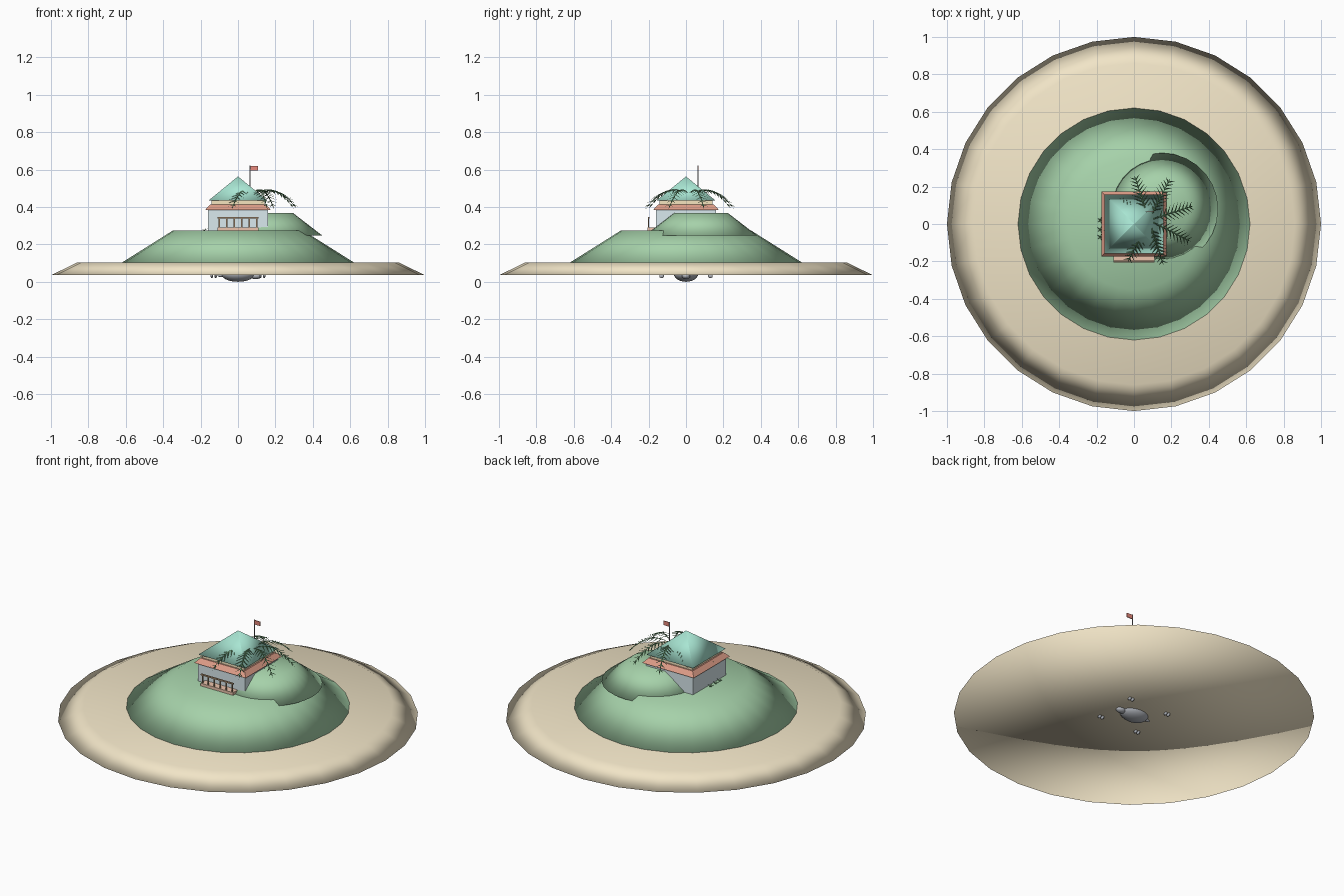
import bpy, bmesh, math
from mathutils import Vector

if "Cube" in bpy.data.objects:
    bpy.data.objects.remove(bpy.data.objects["Cube"])

mats = {}
def paint(ob, color):
    if color not in mats:
        m = bpy.data.materials.new("paint")
        m.diffuse_color = (*color, 1)
        m.use_nodes = True
        m.node_tree.nodes["Principled BSDF"].inputs["Base Color"].default_value = m.diffuse_color
        mats[color] = m
    ob.data.materials.append(mats[color])

def finish(bm, name, color=None, smooth=False):
    me = bpy.data.meshes.new(name)
    bm.to_mesh(me)
    bm.free()
    for p in me.polygons:
        p.use_smooth = smooth
    ob = bpy.data.objects.new(name, me)
    bpy.context.collection.objects.link(ob)
    if color:
        paint(ob, color)
    return ob

def frustum(name, n, r0, r1, z0, z1, color, x=0, y=0, turn=0, smooth=True):
    bm = bmesh.new()
    bmesh.ops.create_cone(bm, cap_ends=True, cap_tris=True, segments=n,
                          radius1=r0, radius2=r1, depth=z1 - z0)
    ob = finish(bm, name, color, smooth)
    ob.location = (x, y, (z0 + z1) / 2)
    ob.rotation_euler.z = turn
    return ob

def square(name, h0, h1, z0, z1, color, smooth=False):
    s = math.sqrt(2)
    return frustum(name, 4, h0 * s, h1 * s, z0, z1, color, turn=math.pi / 4, smooth=smooth)

def box(name, lo, hi, color):
    bm = bmesh.new()
    bmesh.ops.create_cube(bm, size=1)
    for v in bm.verts:
        v.co = [lo[i] + (v.co[i] + .5) * (hi[i] - lo[i]) for i in range(3)]
    return finish(bm, name, color)

def ball(name, c, r):
    bm = bmesh.new()
    bmesh.ops.create_uvsphere(bm, u_segments=20, v_segments=12, radius=1)
    for v in bm.verts:
        v.co = [c[i] + v.co[i] * r[i] for i in range(3)]
    return finish(bm, name, (.42, .44, .48), True)

SAND, GRASS = (.88, .78, .57), (.38, .64, .40)
RED, TEAL, WALL = (.72, .33, .24), (.40, .80, .66), (.70, .82, .86)
CREAM, WOOD, LEAF = (.92, .78, .52), (.48, .33, .20), (.13, .30, .14)

# island
frustum("sand_base", 28, 1, .86, .035, .103, SAND)
frustum("large_hill", 28, .625, .35, .10, .273, GRASS)
frustum("small_hill", 28, .30, .145, .248, .367, GRASS, .15, .08)

# house
square("walls", .16, .16, .26, .39, WALL)
square("lower_eave", .175, .15, .385, .412, RED)
square("upper_band", .142, .142, .41, .437, CREAM)
square("roof", .158, .0005, .434, .563, TEAL, True)

# porch with railing
box("porch_deck", (-.11, -.205, .273), (.11, -.155, .29), (.85, .56, .42))
for i in range(6):
    x = -.1 + i * .04
    box("railing_post", (x - .003, -.203, .285), (x + .003, -.197, .343), WOOD)
box("top_rail", (-.11, -.204, .338), (.11, -.196, .346), WOOD)

# flag
frustum("flag_pole", 8, .003, .003, .46, .622, (.3, .3, .32), .065, .065)
box("flag", (.066, .063, .594), (.106, .067, .62), (.8, .25, .2))

# palm
def strip(bm, a, b, w):
    side = (b - a).cross(Vector((0, 0, 1)))
    side = side.normalized() * w
    up = Vector((0, 0, w * .7))
    ring = [bm.verts.new(p) for p in (a - side, a + side, a + up)]
    tip = bm.verts.new(b)
    bm.faces.new(ring)
    for i in range(3):
        bm.faces.new((ring[i], tip, ring[(i + 1) % 3]))

def frond(name, base, ang, length):
    d = Vector((math.cos(ang), math.sin(ang), 0))
    s = Vector((-d.y, d.x, 0))
    def at(t):
        return base + d * (length * t) + Vector((0, 0, .17 * t - .245 * t * t))
    bm = bmesh.new()
    n = 11
    for i in range(n):
        strip(bm, at(i / n), at((i + 1.5) / n if i < n - 1 else 1), .0045)
        t = (i + 1) / (n + 1)
        if t > .2:
            l = .024 + .03 * math.sin(math.pi * t)
            for k in (-1, 1):
                strip(bm, at(t), at(t) + s * (k * l * .85) + d * (l * .6) - Vector((0, 0, l * .35)), .0045)
    bmesh.ops.recalc_face_normals(bm, faces=bm.faces)
    return finish(bm, name, LEAF)

crown = Vector((.08, .02, .462))
frustum("palm_trunk", 10, .02, .013, .27, .465, WOOD, crown.x, crown.y)
for i in range(8):
    frond("palm_frond", crown, math.radians(18 + 45 * i), .25)

# small shoots beside the left wall
for y in (-.07, -.03, .02):
    bm = bmesh.new()
    for i in range(5):
        a = i * math.tau / 5
        p = Vector((-.18, y, .273))
        strip(bm, p, p + Vector((math.cos(a) * .018, math.sin(a) * .018, .012)), .004)
    finish(bm, "shoot", LEAF)

# creature under the island
ball("shell", (0, 0, .042), (.09, .065, .042))
ball("head", (.095, 0, .03), (.03, .022, .016))
ball("tail", (-.092, 0, .034), (.018, .01, .008))
for sx in (-1, 1):
    for sy in (-1, 1):
        for k in (-.01, .01):
            ball("foot", (sx * .13 + k, sy * .13, .03), (.007, .013, .01))
